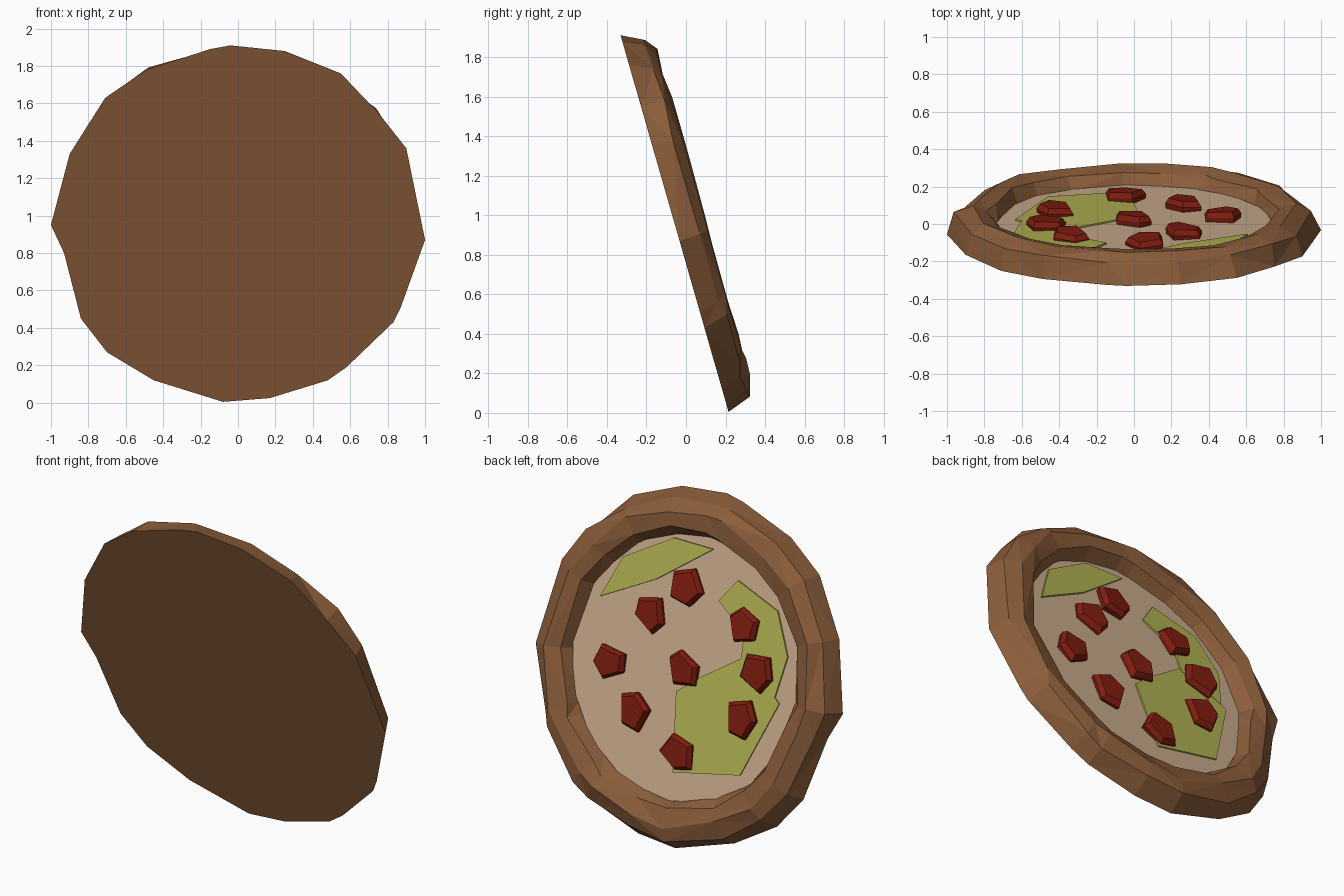
import bpy, bmesh, math, random
from mathutils import Matrix, Vector

if "Cube" in bpy.data.objects:
    bpy.data.objects.remove(bpy.data.objects["Cube"])

random.seed(4)
# Local space: flat base at z=0, toppings up; then leaned back steeply
LEAN = Matrix.Translation((0, -0.06, 0.965)) @ Matrix.Rotation(math.radians(-74), 4, 'X')


def mat(name, rgb):
    m = bpy.data.materials.new(name)
    m.diffuse_color = (*rgb, 1)
    m.use_nodes = True
    m.node_tree.nodes["Principled BSDF"].inputs["Base Color"].default_value = m.diffuse_color
    return m


CRUST = mat("baked_crust", (0.26, 0.11, 0.043))
CHEESE = mat("pale_cheese", (0.63, 0.44, 0.28))
GREEN = mat("green_patch", (0.47, 0.47, 0.09))
RED = mat("red_slice", (0.22, 0.012, 0.005))


def finish(bm, name, material):
    bmesh.ops.recalc_face_normals(bm, faces=bm.faces)
    me = bpy.data.meshes.new(name)
    bm.to_mesh(me)
    bm.free()
    me.materials.append(material)
    ob = bpy.data.objects.new(name, me)
    ob.matrix_world = LEAN
    bpy.context.collection.objects.link(ob)
    return ob


def loft(rings, name, material):
    """Skin a stack of equal-length rings and cap both ends."""
    bm = bmesh.new()
    vs = [[bm.verts.new(p) for p in r] for r in rings]
    n = len(rings[0])
    for a, b in zip(vs, vs[1:]):
        for i in range(n):
            j = (i + 1) % n
            if i % 2:
                bm.faces.new((a[i], a[j], b[j]))
                bm.faces.new((a[i], b[j], b[i]))
            else:
                bm.faces.new((a[i], a[j], b[i]))
                bm.faces.new((a[j], b[j], b[i]))
    bm.faces.new(vs[0][::-1])
    bm.faces.new(vs[-1])
    return finish(bm, name, material)


# Crust: uneven outline seen from the flat side, swept up into a raised rim
outline = [(-0.04, 1.91), (0.25, 1.88), (0.55, 1.76), (0.75, 1.55), (0.9, 1.36), (1, 0.87),
           (0.87, 0.51), (0.83, 0.43), (0.58, 0.19), (0.48, 0.12), (0.17, 0.025),
           (-0.08, 0.005), (-0.45, 0.12), (-0.7, 0.27), (-0.84, 0.45), (-0.93, 0.8),
           (-1, 0.95), (-0.9, 1.33), (-0.71, 1.63), (-0.49, 1.78), (-0.15, 1.89)]
base = [Vector((x, (0.965 - z) / 0.961, 0)) for x, z in outline]
rings = [base]
for radius, height, jit in [(0.935, 0.115, 0.02), (0.86, 0.155, 0.015),
                            (0.77, 0.135, 0.015), (0.72, 0.055, 0.008)]:
    ring = []
    for p in base:
        r = radius + 0.4 * (p.length - 0.97) + random.uniform(-jit, jit)
        q = p.normalized() * r
        q.z = height + random.uniform(-jit, jit) * 0.7
        ring.append(q)
    rings.append(ring)
loft(rings, "crust", CRUST)


def slab(points, z0, z1, name, material):
    return loft([[Vector((x, y, z)) for x, y in points] for z in (z0, z1)], name, material)


# Cheese floor
slab([(0.745 * math.cos(i * math.tau / 16), 0.745 * math.sin(i * math.tau / 16))
      for i in range(16)], 0.045, 0.068, "cheese_floor", CHEESE)

# Thin green patches lying on the cheese
patches = [
    [(0.03, 0.14), (-0.116, 0.021), (-0.375, -0.158), (-0.634, 0.044), (-0.46, 0.49), (-0.03, 0.58)],
    [(-0.147, -0.414), (-0.247, -0.552), (-0.53, -0.45), (-0.64, -0.22), (-0.6, 0.02),
     (-0.35, -0.12), (-0.34, -0.276)],
    [(0.607, -0.25), (0.5, -0.5), (0.2, -0.68), (-0.06, -0.68), (0.27, -0.43)],
]
for i, p in enumerate(patches):
    slab(p, 0.06, 0.076 + 0.002 * i, f"green_patch_{i + 1}", GREEN)

# Chunky red slices: irregular five-sided tapered blocks
spots = [(0, 0), (0.06, -0.435), (0.26, -0.24), (0.475, 0.08), (0.265, 0.305),
         (-0.055, 0.46), (-0.42, 0.18), (-0.475, -0.09), (-0.335, -0.32)]
for i, (cx, cy) in enumerate(spots):
    turn = random.uniform(0, math.tau)
    tilt = random.uniform(0, math.tau)
    spokes = [(turn + k * math.tau / 5 + random.uniform(-0.25, 0.25), random.uniform(0.1, 0.125))
              for k in range(5)]
    layers = []
    for scale, z in [(0.95, 0.06), (1.0, 0.09), (0.82, 0.118)]:
        layers.append([Vector((cx + r * scale * math.cos(a), cy + r * scale * math.sin(a),
                               z + 0.008 * math.cos(a - tilt))) for a, r in spokes])
    loft(layers, f"red_slice_{i + 1}", RED)
